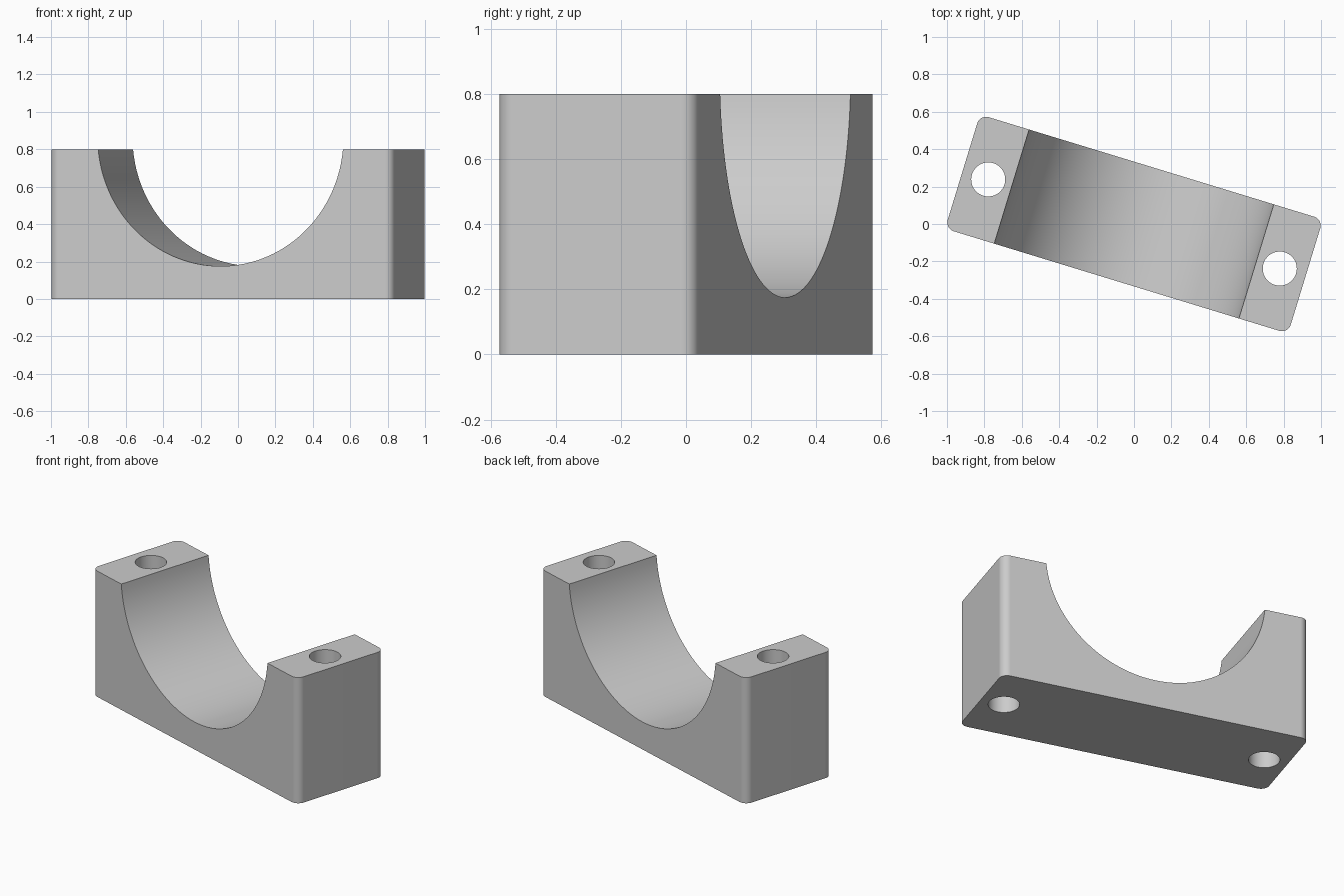
import bpy
import bmesh
import math
from mathutils import Matrix

cube = bpy.data.objects.get("Cube")
if cube:
    bpy.data.objects.remove(cube, do_unlink=True)

HALF_LENGTH, HALF_WIDTH, HEIGHT = 0.959, 0.319, 0.8
CORNER = 0.05
BORE_RADIUS, BORE_Z = 0.687, 0.862
HOLE_RADIUS, HOLE_X = 0.091, 0.815
TURN = Matrix.Rotation(math.radians(-17), 4, "Z")


def add_object(name, bm):
    mesh = bpy.data.meshes.new(name)
    bm.to_mesh(mesh)
    bm.free()
    obj = bpy.data.objects.new(name, mesh)
    bpy.context.collection.objects.link(obj)
    return obj


def cylinder_cutter(name, radius, depth, sides, place):
    bm = bmesh.new()
    bmesh.ops.create_cone(bm, cap_ends=True, segments=sides, radius1=radius,
                          radius2=radius, depth=depth, matrix=TURN @ place)
    obj = add_object(name, bm)
    obj.hide_render = True
    return obj


# Block with rounded upright corners
bm = bmesh.new()
bmesh.ops.create_cube(bm, size=1, matrix=Matrix.Translation((0, 0, HEIGHT / 2))
                      @ Matrix.Diagonal((2 * HALF_LENGTH, 2 * HALF_WIDTH, HEIGHT, 1)))
upright = [e for e in bm.edges if abs(e.verts[0].co.z - e.verts[1].co.z) > 0.1]
bmesh.ops.bevel(bm, geom=upright, offset=CORNER, segments=8, profile=0.5,
                affect="EDGES")
bm.transform(TURN)
block = add_object("bearing_saddle", bm)

# Half-round seat and the two bolt holes
cutters = [cylinder_cutter("seat_cutter", BORE_RADIUS, 2, 128,
                           Matrix.Translation((0, 0, BORE_Z))
                           @ Matrix.Rotation(math.pi / 2, 4, "X"))]
for side, label in ((-1, "right"), (1, "left")):
    cutters.append(cylinder_cutter(label + "_bolt_hole_cutter", HOLE_RADIUS, 3, 48,
                                   Matrix.Translation((side * HOLE_X, 0, 0))))

bpy.ops.object.select_all(action="DESELECT")
block.select_set(True)
bpy.context.view_layer.objects.active = block
for cutter in cutters:
    cut = block.modifiers.new(cutter.name, "BOOLEAN")
    cut.operation = "DIFFERENCE"
    cut.solver = "EXACT"
    cut.object = cutter
    bpy.ops.object.modifier_apply(modifier=cut.name)
    bpy.data.objects.remove(cutter, do_unlink=True)

# Plain grey metal
grey = bpy.data.materials.new("plain grey")
grey.use_nodes = True
colour = (0.6, 0.6, 0.6, 1)
grey.diffuse_color = colour
grey.node_tree.nodes["Principled BSDF"].inputs["Base Color"].default_value = colour
block.data.materials.clear()
block.data.materials.append(grey)

# Smooth curved walls, crisp flat faces
bpy.ops.object.shade_smooth_by_angle(angle=math.radians(30))
normals = block.modifiers.new("flat face normals", "WEIGHTED_NORMAL")
normals.keep_sharp = True
